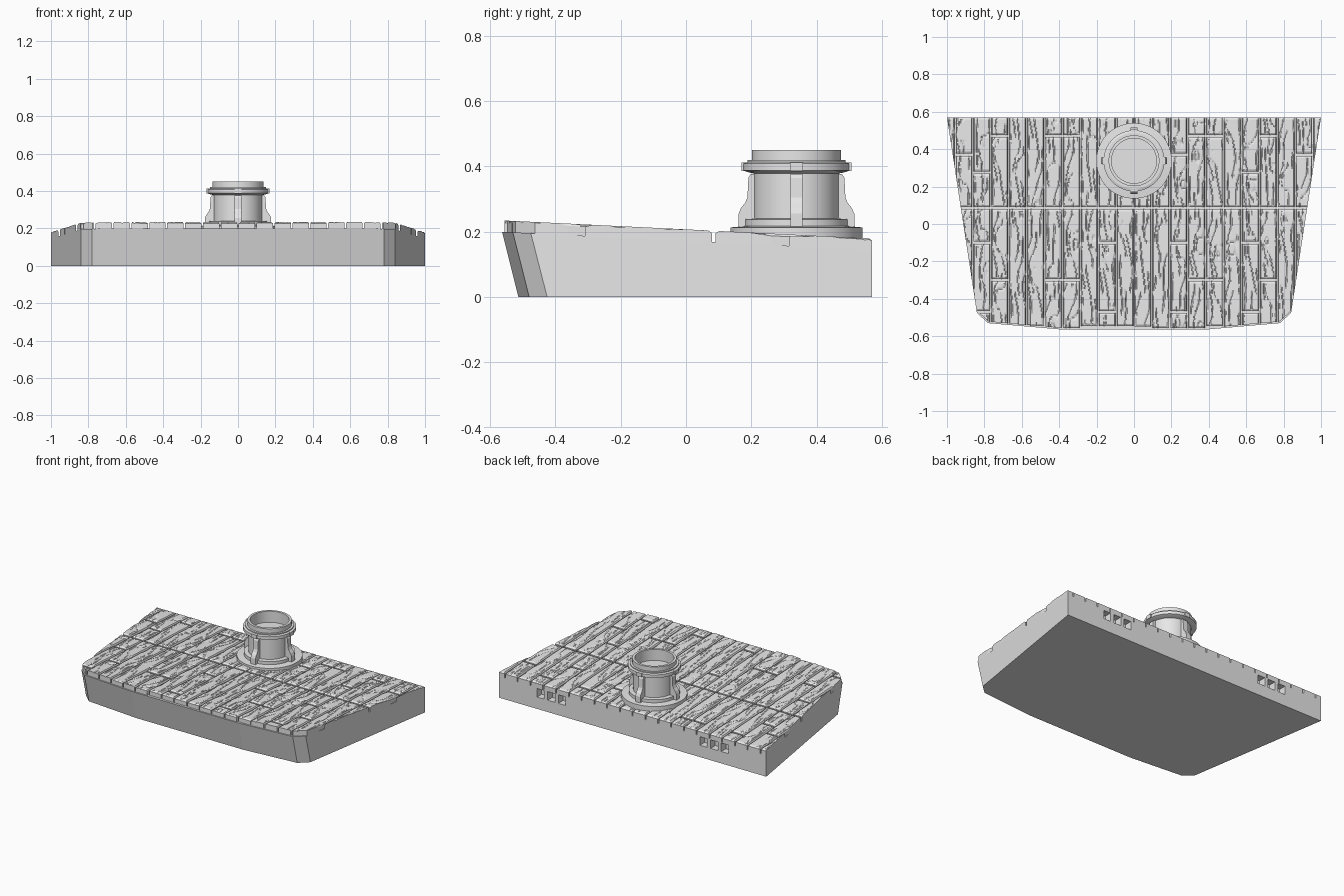
import bpy, bmesh, math, random
from mathutils import Vector, Matrix

random.seed(4)
if "Cube" in bpy.data.objects:
    bpy.data.objects.remove(bpy.data.objects["Cube"])

grey = bpy.data.materials.new("light_grey")
grey.use_nodes = True
grey.diffuse_color = (0.8, 0.8, 0.8, 1)
grey.node_tree.nodes["Principled BSDF"].inputs["Base Color"].default_value = (0.8, 0.8, 0.8, 1)

BACK = 0.57
PLANK = 0.0957
THICK = 0.035
right_side = [(1, BACK), (0.84, -0.475), (0.78, -0.53), (0.4, -0.563)]
outline = right_side + [(-x, y) for x, y in reversed(right_side)]


def deck_height(y):
    return 0.207 - 0.049 * y


def finish(bm, name, smooth=False):
    bmesh.ops.recalc_face_normals(bm, faces=bm.faces)
    mesh = bpy.data.meshes.new(name)
    bm.to_mesh(mesh)
    bm.free()
    obj = bpy.data.objects.new(name, mesh)
    bpy.context.collection.objects.link(obj)
    mesh.materials.append(grey)
    bpy.ops.object.select_all(action='DESELECT')
    obj.select_set(True)
    bpy.context.view_layer.objects.active = obj
    if smooth:
        bpy.ops.object.shade_smooth_by_angle(angle=math.radians(30))
    return obj


def add_box(bm, low, high):
    low, high = Vector(low), Vector(high)
    matrix = Matrix.Translation((low + high) / 2) @ Matrix.Diagonal((*(high - low), 1))
    return bmesh.ops.create_cube(bm, size=1, matrix=matrix)["verts"]


# Slots cutter: two groups of three square holes in the back wall
bm = bmesh.new()
for side in (-1, 1):
    for k in (-1, 0, 1):
        x = side * 0.61 + k * 0.08
        add_box(bm, (x - 0.027, BACK - 0.05, 0.08), (x + 0.027, BACK + 0.05, 0.138))
cutter = finish(bm, "slot_cutter")
cutter.hide_render = True

# Hull: sloped top, front raked forward
bm = bmesh.new()
top, bottom = [], []
for x, y in outline:
    rake = 0.05 if y < 0 else 0
    top.append(bm.verts.new((x, y, deck_height(y) - THICK)))
    bottom.append(bm.verts.new((x, y + rake, 0)))
bm.faces.new(top)
bm.faces.new(bottom)
for i in range(len(top)):
    j = (i + 1) % len(top)
    bm.faces.new((top[i], top[j], bottom[j], bottom[i]))
hull = finish(bm, "hull")
cut = hull.modifiers.new("slots", 'BOOLEAN')
cut.object = cutter
cut.solver = 'EXACT'
bpy.ops.object.modifier_apply(modifier=cut.name)
bpy.data.objects.remove(cutter)


def make_grain(y0, y1):
    """Return a groove depth function with wavy lines and one knot."""
    a, b, c = (random.uniform(0, 6.28) for _ in range(3))
    knot_u, knot_y = random.uniform(0.25, 0.75), random.uniform(y0, y1)

    def grain(u, y):
        q = ((u - knot_u) / 0.28) ** 2 + ((y - knot_y) / 0.06) ** 2
        phase = (3.3 * u + 0.5 * math.sin(9 * y + a) + 0.3 * math.sin(19 * y + b + 3 * u)
                 + 1.7 * math.exp(-q))
        if math.sin(13 * y + c + 2.4 * math.floor(phase)) < -0.45:
            return 0
        off = abs(phase - math.floor(phase) - 0.5)
        return 0.006 * max(0, 1 - off / 0.17)
    return grain


def add_plank(bm, x0, x1, y0, y1):
    nx, ny = 22, max(3, round((y1 - y0) / 0.011))
    grain = make_grain(y0, y1)
    rows = []
    for j in range(ny + 1):
        y = y0 + (y1 - y0) * j / ny
        row = []
        for i in range(nx + 1):
            u = i / nx
            rim = i in (0, nx) or j in (0, ny)
            drop = 0.007 if rim else grain(u, y)
            row.append(bm.verts.new((x0 + (x1 - x0) * u, y, deck_height(y) - drop)))
        rows.append(row)
    for r, s in zip(rows, rows[1:]):
        for i in range(nx):
            bm.faces.new((r[i], r[i + 1], s[i + 1], s[i]))


# Deck planks: end joints by column, with one joint running right across
joints = {}
for column in (-8, -5, -4, 3, 4, 7):
    joints[column] = [-0.3, 0.47]
for column in (-2, 2):
    joints[column] = [-0.47, -0.1, 0.37]
for column in (-9, 6):
    joints[column] = [-0.47, -0.1, 0.275]
for column in (-10, 9):
    joints[column] = [0.37]

bm = bmesh.new()
for column in range(-11, 11):
    front = -0.575 + random.uniform(0, 0.025)
    ends = sorted([front, 0.085, BACK + 0.006] + joints.get(column, []))
    for y0, y1 in zip(ends, ends[1:]):
        add_plank(bm, column * PLANK + 0.004, (column + 1) * PLANK - 0.004,
                  y0 + 0.006, y1 - 0.006)

# Trim the planks to the hull outline, a little inside it at the front
for p, q in zip(outline, outline[1:]):
    normal = Vector((p[1] - q[1], q[0] - p[0], 0)).normalized()
    inset = 0 if BACK in (p[1], q[1]) else 0.008
    bmesh.ops.bisect_plane(bm, geom=bm.verts[:] + bm.edges[:] + bm.faces[:],
                           plane_co=Vector((*p, 0)) - normal * inset,
                           plane_no=normal, clear_outer=True)
rim = [e for e in bm.edges if e.is_boundary]
skirt = bmesh.ops.extrude_edge_only(bm, edges=rim)["geom"]
for v in skirt:
    if isinstance(v, bmesh.types.BMVert):
        v.co.z = deck_height(v.co.y) - THICK - 0.002
finish(bm, "deck_planks")

# Turret: turned body with flange, collar and recessed top
CENTRE = Vector((0, 0.338, 0))
profile = [(0, 0.16), (0.202, 0.16), (0.202, 0.213), (0.157, 0.217), (0.157, 0.238),
           (0.13, 0.24), (0.13, 0.378), (0.152, 0.383), (0.163, 0.388), (0.163, 0.409),
           (0.15, 0.413), (0.15, 0.42), (0.136, 0.42), (0.136, 0.45), (0.12, 0.45),
           (0.12, 0.375), (0, 0.375)]
bm = bmesh.new()
verts = [bm.verts.new((r, 0, z)) for r, z in profile]
edges = [bm.edges.new(pair) for pair in zip(verts, verts[1:])]
bmesh.ops.spin(bm, geom=verts + edges, cent=(0, 0, 0), axis=(0, 0, 1),
               angle=math.tau, steps=72)
bmesh.ops.remove_doubles(bm, verts=bm.verts, dist=0.0005)
bmesh.ops.translate(bm, verts=bm.verts, vec=CENTRE)
finish(bm, "turret", smooth=True)

# Brackets: four curved ribs against the body, with a small tab on the collar
rib = [(0.12, 0.21), (0.177, 0.21), (0.177, 0.255), (0.17, 0.272), (0.157, 0.288),
       (0.15, 0.305), (0.147, 0.365), (0.14, 0.376), (0.12, 0.376)]
bm = bmesh.new()
for k in range(4):
    face = bm.faces.new([bm.verts.new((r, -0.018, z)) for r, z in rib])
    made = bmesh.ops.extrude_face_region(bm, geom=[face])["geom"]
    far = [v for v in made if isinstance(v, bmesh.types.BMVert)]
    bmesh.ops.translate(bm, verts=far, vec=(0, 0.036, 0))
    new = list(face.verts) + far + add_box(bm, (0.145, -0.02, 0.386), (0.168, 0.02, 0.412))
    turn = Matrix.Translation(CENTRE) @ Matrix.Rotation(k * math.pi / 2, 4, 'Z')
    bmesh.ops.transform(bm, matrix=turn, verts=new)
finish(bm, "turret_brackets")
